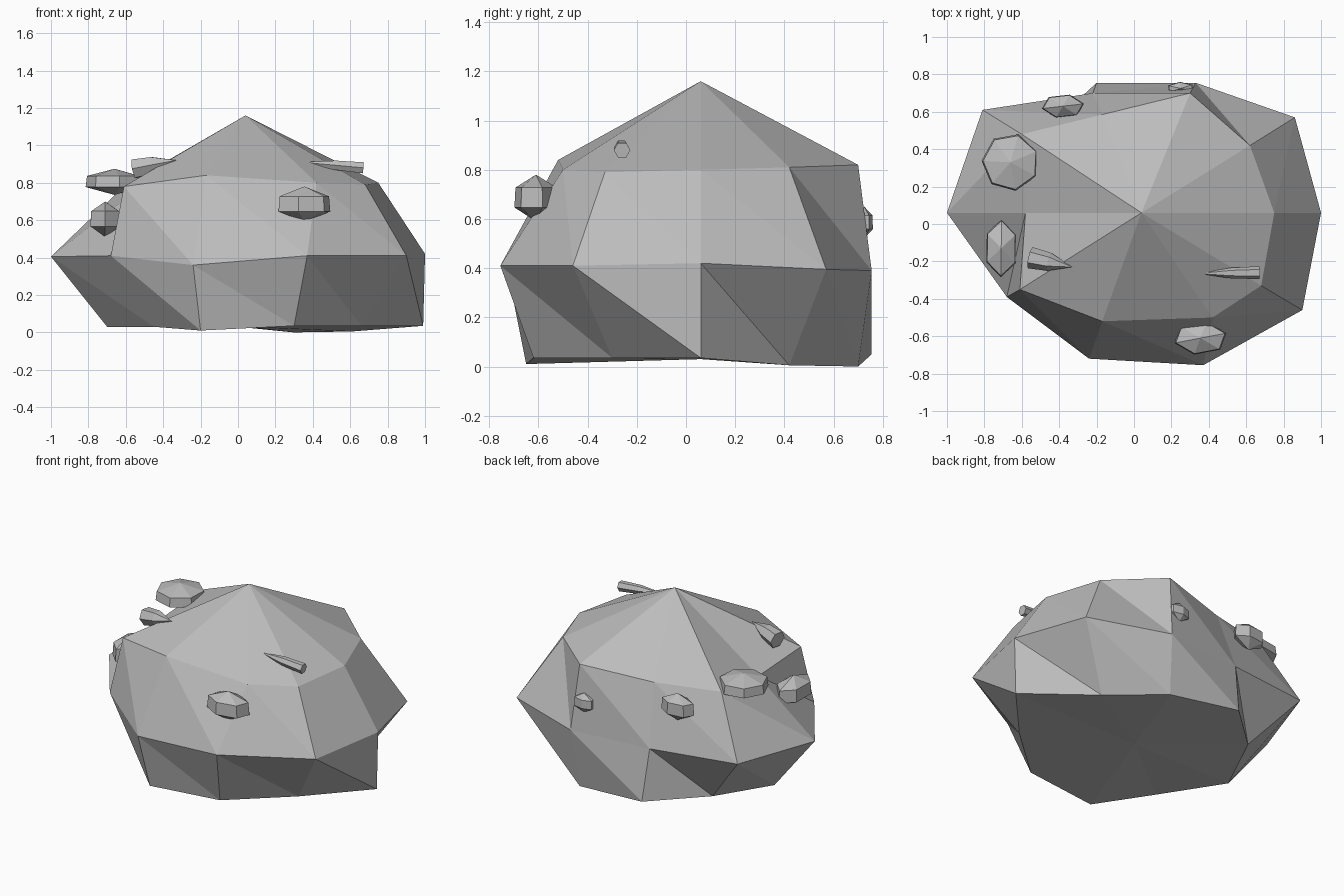
import bpy, bmesh, math
from mathutils import Vector

cube = bpy.data.objects.get("Cube")
if cube:
    bpy.data.objects.remove(cube, do_unlink=True)

stone = bpy.data.materials.new("stone_grey")
stone.use_nodes = True
GREY = (0.5, 0.5, 0.5, 1)
stone.diffuse_color = GREY
stone.node_tree.nodes["Principled BSDF"].inputs["Base Color"].default_value = GREY


def skin(name, top, rings, bottom):
    """Join a top point, stacked rings and a bottom point into a faceted solid."""
    bm = bmesh.new()
    loops = [[bm.verts.new(p) for p in ring] for ring in rings]
    tip, base = bm.verts.new(top), bm.verts.new(bottom)
    n = len(loops[0])
    for i in range(n):
        j = (i + 1) % n
        bm.faces.new((tip, loops[0][i], loops[0][j]))
        bm.faces.new((base, loops[-1][j], loops[-1][i]))
        for a, b in zip(loops, loops[1:]):
            bm.faces.new((a[i], b[i], b[j]))
            bm.faces.new((a[i], b[j], a[j]))
    bmesh.ops.recalc_face_normals(bm, faces=bm.faces)
    mesh = bpy.data.meshes.new(name)
    bm.to_mesh(mesh)
    bm.free()
    mesh.materials.append(stone)
    obj = bpy.data.objects.new(name, mesh)
    bpy.context.collection.objects.link(obj)
    return obj


# Boulder: three uneven ten-sided rings, starting at +x and turning to +y
upper = [(.75, .06, .80), (.62, .42, .81), (.30, .70, .82), (-.17, .585, .78), (-.60, .48, .79),
         (-.58, .06, .73), (-.61, -.35, .78), (-.17, -.52, .84), (.42, -.50, .80), (.68, -.33, .79)]
middle = [(1, .06, .42), (.86, .57, .395), (.33, .755, .39), (-.22, .70, .39), (-.81, .61, .41),
          (-1, .06, .405), (-.68, -.39, .41), (-.24, -.72, .36), (.37, -.755, .41), (.90, -.46, .41)]
lower = [(.99, .06, .035), (.61, .42, .005), (.30, .70, 0), (-.20, .755, .05), (-.52, .46, .06),
         (-.70, .06, .03), (-.45, -.33, .03), (-.20, -.65, .01), (.30, -.62, .035), (.66, -.30, .035)]
skin("boulder", (.04, .06, 1.16), [upper, middle, lower], (.04, .06, .03))


# Stubby stones: a six-sided belt between two blunt points
def chunk(name, center, size, turn, sides=6):
    c = Vector(center)
    hx, hy, hz = (s / 2 for s in size)

    def belt(height, scale):
        angles = [turn + math.tau * k / sides for k in range(sides)]
        return [c + Vector((hx * scale * math.cos(a), hy * scale * math.sin(a), hz * height))
                for a in angles]

    skin(name, c + Vector((0, 0, hz)), [belt(.45, .95), belt(-.4, 1)], c - Vector((0, 0, hz)))


chunk("front_chunk", (.355, -.61, .685), (.29, .18, .19), .3)
chunk("right_back_chunk", (-.66, .33, .805), (.31, .31, .14), .4, 7)
chunk("right_front_chunk", (-.71, -.13, .605), (.18, .31, .19), .5)
chunk("back_right_chunk", (-.38, .63, .69), (.23, .13, .18), .2)
chunk("back_left_chunk", (.25, .725, .585), (.15, .07, .13), .6)


# Splinters: six-sided shards with a flat outer end and a narrow inner end
def splinter(name, start, end, radius):
    a, b = Vector(start), Vector(end)
    spin = (b - a).to_track_quat('Z', 'Y')

    def ring(at, r):
        return [at + spin @ Vector((r * math.cos(t), r * math.sin(t), 0))
                for t in (math.tau * k / 6 for k in range(6))]

    skin(name, b, [ring(a.lerp(b, .45), radius * .85), ring(a, radius)], a)


splinter("right_splinter", (-.555, -.18, .875), (-.33, -.23, .92), .058)
splinter("left_splinter", (.67, -.26, .88), (.34, -.265, .91), .034)
